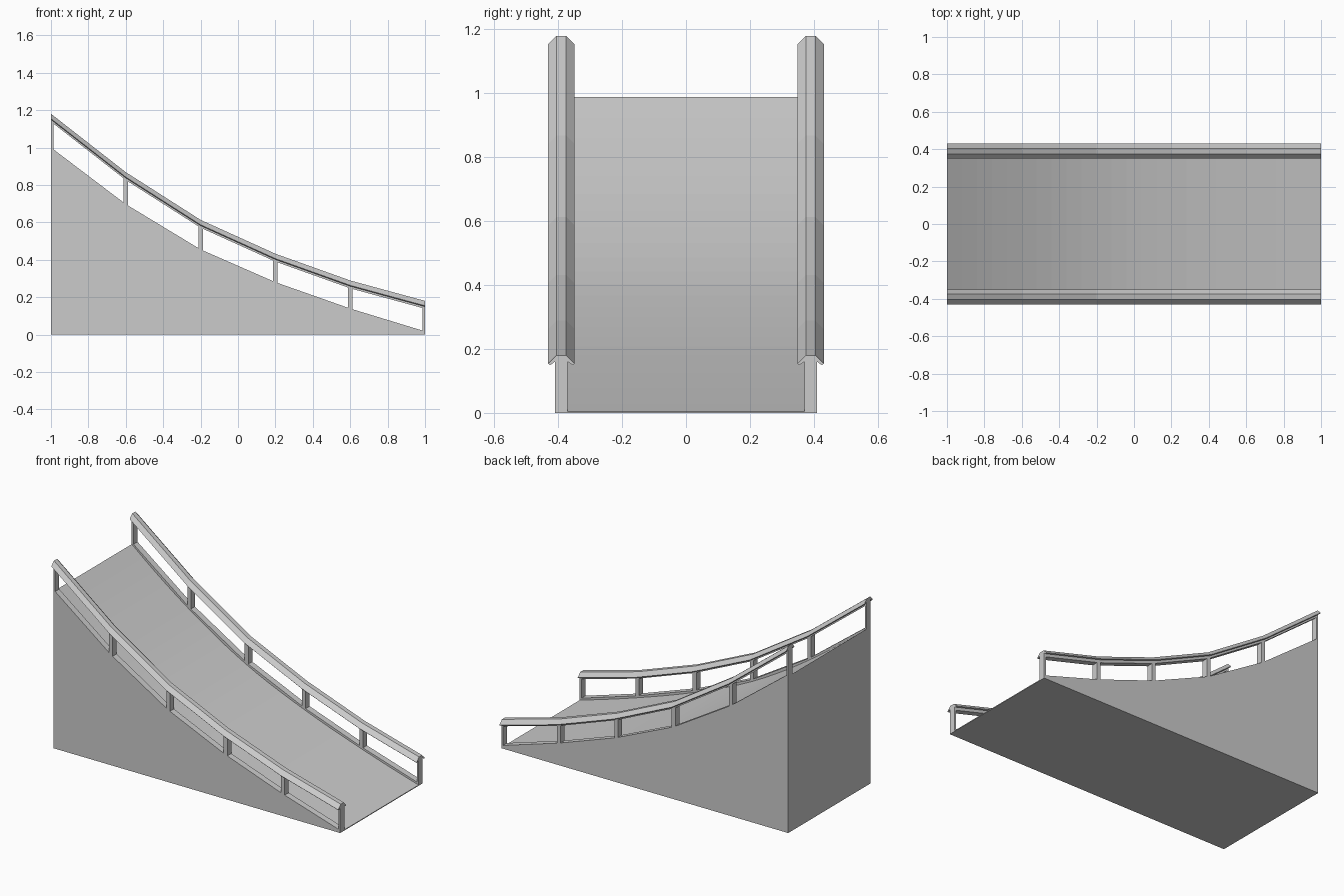
import bpy, bmesh

cube = bpy.data.objects.get("Cube")
if cube:
    bpy.data.objects.remove(cube, do_unlink=True)

grey = bpy.data.materials.new("plain grey")
grey.use_nodes = True
colour = (0.6, 0.6, 0.6, 1)
grey.diffuse_color = colour
grey.node_tree.nodes["Principled BSDF"].inputs["Base Color"].default_value = colour

# Heights at the six stations, where the posts stand
XS = [-1, -0.6, -0.2, 0.2, 0.6, 1]
CURB = [1.0, 0.697, 0.455, 0.28, 0.139, 0.017]
RAIL = [1.18, 0.868, 0.613, 0.432, 0.289, 0.18]
SIDE, HALF = 0.39, 0.02      # curb centre line and half width
POST = 0.0125                # half width of a post


def finish(name, bm):
    bmesh.ops.recalc_face_normals(bm, faces=bm.faces)
    mesh = bpy.data.meshes.new(name)
    bm.to_mesh(mesh)
    bm.free()
    mesh.materials.append(grey)
    bpy.context.collection.objects.link(bpy.data.objects.new(name, mesh))


def loft(name, sections):
    """Join matching rings of points and cap both ends."""
    bm = bmesh.new()
    rings = [[bm.verts.new(p) for p in s] for s in sections]
    n = len(rings[0])
    for a, b in zip(rings, rings[1:]):
        for i in range(n):
            j = (i + 1) % n
            bm.faces.new((a[i], a[j], b[j], b[i]))
    bm.faces.new(rings[0])
    bm.faces.new(rings[-1])
    finish(name, bm)


def slab(name, xs, tops, y0, y1):
    """Solid between the ground and a line of heights."""
    loft(name, [[(x, y0, 0), (x, y1, 0), (x, y1, z), (x, y0, z)]
                for x, z in zip(xs, tops)])


def height(line, x):
    """Straight-line height between stations."""
    i = min(int((x + 1) / 0.4), 4)
    t = (x - XS[i]) / 0.4
    return line[i] * (1 - t) + line[i + 1] * t


def smooth_height(x):
    """Smooth curve through the curb stations."""
    i = min(int((x + 1) / 0.4 + 1e-6), 4)
    t = (x - XS[i]) / 0.4
    p1, p2 = CURB[i], CURB[i + 1]
    p0 = CURB[i - 1] if i else 1.36
    p3 = CURB[i + 2] if i < 4 else -0.09
    return p1 + t / 2 * (p2 - p0 + t * (2*p0 - 5*p1 + 4*p2 - p3
                                        + t * (3*p1 - p0 - 3*p2 + p3)))


# Curved deck, slightly lower than the curbs
deck_x = [-1 + i * 0.08 for i in range(26)]
slab("ramp_deck", deck_x, [smooth_height(x) - 0.012 for x in deck_x],
     HALF - SIDE, SIDE - HALF)

# Handrail section: bevelled cap over a narrow beam (offset, drop)
half_cap = [(0.015, 0), (0.041, 0.026), (0.036, 0.031), (HALF, 0.02), (HALF, 0.042)]
cap = half_cap + [(-y, d) for y, d in reversed(half_cap)]

for side, label in ((-SIDE, "right"), (SIDE, "left")):
    slab(label + "_side_wall", XS, CURB, side - HALF, side + HALF)
    loft(label + "_handrail", [[(x, side + y, z - d) for y, d in cap]
                               for x, z in zip(XS, RAIL)])
    for n, x in enumerate(XS):
        x0, x1 = max(x - POST, -1), min(x + POST, 1)
        loft(f"{label}_post_{n + 1}",
             [[(px, side - HALF, height(CURB, px) - 0.01),
               (px, side + HALF, height(CURB, px) - 0.01),
               (px, side + HALF, height(RAIL, px) - 0.035),
               (px, side - HALF, height(RAIL, px) - 0.035)] for px in (x0, x1)])
